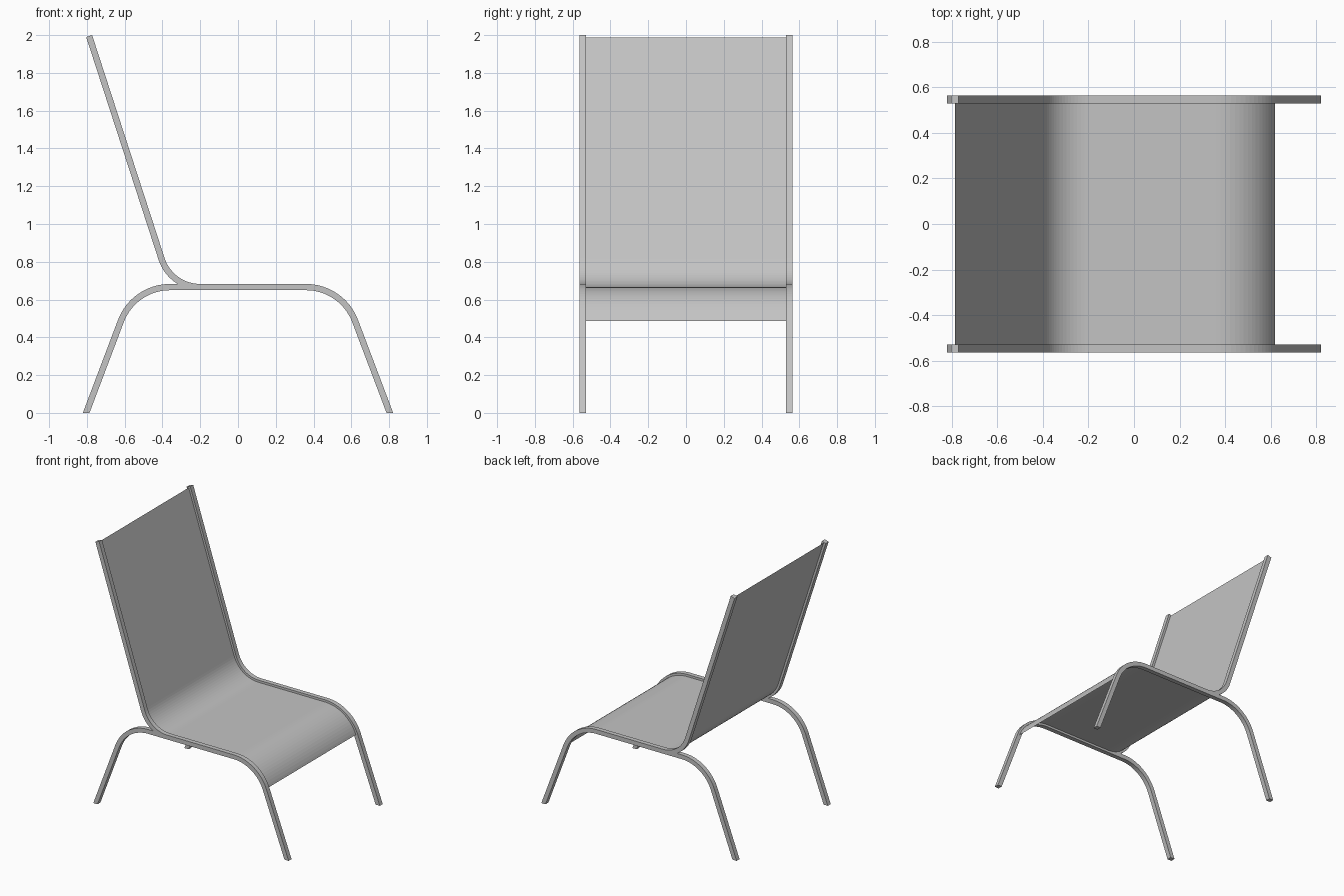
import bpy, bmesh, math
from mathutils import Vector

cube = bpy.data.objects.get("Cube")
if cube:
    bpy.data.objects.remove(cube, do_unlink=True)

TUBE = 0.033            # rail depth in profile
INNER, OUTER = 0.53, 0.565
SEAT_Z = 0.666
LEG_ANGLE, LEG_R, LEG_START = math.radians(69.3), 0.278, 0.36
BACK_ANGLE, BACK_R, BACK_START = math.radians(72), 0.215, -0.2
STEPS = 16

grey = bpy.data.materials.new("light grey")
grey.use_nodes = True
grey.diffuse_color = (0.55, 0.55, 0.55, 1)
grey.node_tree.nodes["Principled BSDF"].inputs["Base Color"].default_value = (0.55, 0.55, 0.55, 1)


def bend(start, side, up, radius, angle):
    """Arc leaving the flat seat, as (x, z) points."""
    return [Vector((start + side * radius * math.sin(angle * i / STEPS),
                    SEAT_Z + up * radius * (1 - math.cos(angle * i / STEPS))))
            for i in range(STEPS + 1)]


def make_object(name, bm):
    bmesh.ops.recalc_face_normals(bm, faces=bm.faces)
    mesh = bpy.data.meshes.new(name)
    bm.to_mesh(mesh)
    bm.free()
    mesh.materials.append(grey)
    obj = bpy.data.objects.new(name, mesh)
    bpy.context.collection.objects.link(obj)
    return obj


def sweep(name, path, y0, y1):
    """Square tube along a profile path; ends on the floor are cut level."""
    bm = bmesh.new()
    rings = []
    last = len(path) - 1
    for i, p in enumerate(path):
        a = (p - path[max(i - 1, 0)]).normalized()
        b = (path[min(i + 1, last)] - p).normalized()
        t = (a + b).normalized()
        n = Vector((-t.y, t.x))
        if p.y < 0.001:
            n = Vector((1 / n.x, 0))
        elif 0 < i < last:
            n /= max(t.dot(a), 0.5)
        lo, hi = p - n * TUBE / 2, p + n * TUBE / 2
        rings.append([bm.verts.new((q.x, y, q.y))
                      for q, y in ((lo, y0), (hi, y0), (hi, y1), (lo, y1))])
    for r, s in zip(rings, rings[1:]):
        for k in range(4):
            j = (k + 1) % 4
            bm.faces.new((r[k], r[j], s[j], s[k]))
    bm.faces.new(rings[0])
    bm.faces.new(rings[-1])
    return make_object(name, bm)


# Profiles in x and z
front_bend = bend(LEG_START, 1, -1, LEG_R, LEG_ANGLE)
rear_bend = [Vector((-p.x, p.y)) for p in front_bend]
back_bend = bend(BACK_START, -1, 1, BACK_R, BACK_ANGLE)
knee = front_bend[-1]
foot = Vector((knee.x + knee.y / math.tan(LEG_ANGLE), 0))
back_dir = Vector((-math.cos(BACK_ANGLE), math.sin(BACK_ANGLE)))
hip = back_bend[-1]
top = hip + back_dir * ((1.995 - hip.y) / back_dir.y)

main_path = [top] + back_bend[::-1] + front_bend + [foot]
rear_path = [Vector((-foot.x, 0))] + rear_bend[::-1] + [Vector((BACK_START, SEAT_Z))]

# Side rails and rear legs
for side, sign in (("left", 1), ("right", -1)):
    y0, y1 = sorted((sign * INNER, sign * OUTER))
    sweep(side + "_back_and_front_leg_rail", main_path, y0, y1)
    sweep(side + "_rear_leg", rear_path, y0, y1)

# Thin sling between the rails
bm = bmesh.new()
sling_path = [top - back_dir * 0.007] + main_path[1:-1]
rows = [[bm.verts.new((p.x, y, p.y)) for y in (-INNER, INNER)] for p in sling_path]
for r, s in zip(rows, rows[1:]):
    bm.faces.new((r[0], r[1], s[1], s[0]))
make_object("seat_and_back_sling", bm)
